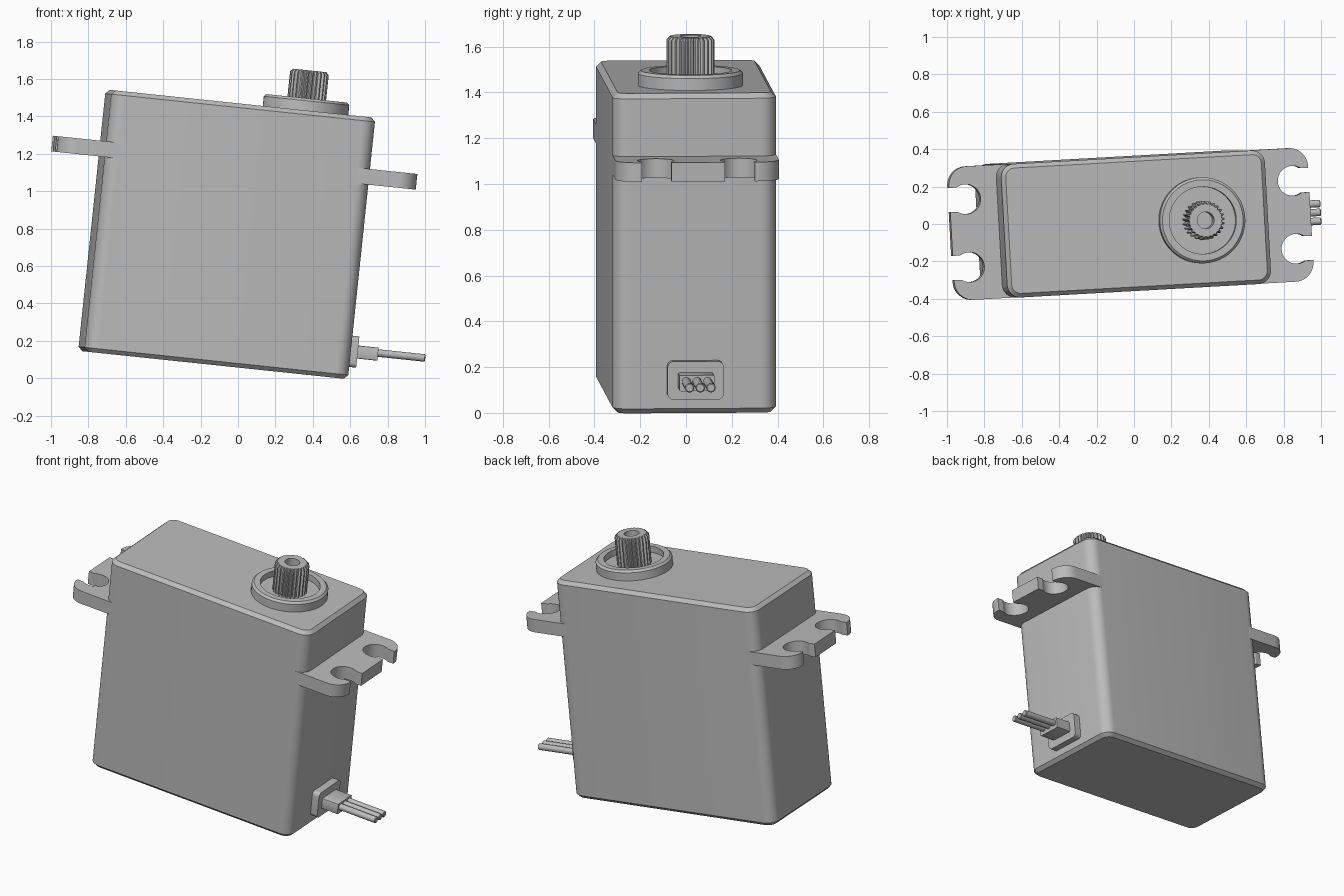
import bpy, bmesh
from math import sin, cos, pi, radians, asin
from mathutils import Matrix, Vector

if "Cube" in bpy.data.objects:
    bpy.data.objects.remove(bpy.data.objects["Cube"])

# Main dimensions in the part's own upright frame
LENGTH, WIDTH, HEIGHT, CORNER, CHAMFER = 1.42, 0.715, 1.405, 0.07, 0.022
TOP = HEIGHT / 2
SHAFT_X = 0.35
POSE = (Matrix.Translation((-0.06, 0, 0.77))
        @ Matrix.Rotation(radians(6), 4, 'Y')
        @ Matrix.Rotation(radians(3.2), 4, 'Z'))

grey = bpy.data.materials.new("plain_grey")
grey.use_nodes = True
colour = (0.5, 0.5, 0.5, 1)
grey.diffuse_color = colour
grey.node_tree.nodes["Principled BSDF"].inputs["Base Color"].default_value = colour


def arc(cx, cy, r, start, end, n):
    steps = [radians(start + (end - start) * i / n) for i in range(n + 1)]
    return [(cx + r * cos(a), cy + r * sin(a)) for a in steps]


def circle(r, n=64):
    return arc(0, 0, r, 0, 360, n)[:-1]


def rounded_rect(sx, sy, r, n=8):
    x, y = sx / 2 - r, sy / 2 - r
    return (arc(x, y, r, 0, 90, n) + arc(-x, y, r, 90, 180, n)
            + arc(-x, -y, r, 180, 270, n) + arc(x, -y, r, 270, 360, n))


def loft(name, sections, local=Matrix()):
    """Skin a stack of (outline, height) sections and cap both ends."""
    bm = bmesh.new()
    rings = [[bm.verts.new((x, y, z)) for x, y in outline] for outline, z in sections]
    for low, high in zip(rings, rings[1:]):
        for i in range(len(low)):
            bm.faces.new((low[i - 1], low[i], high[i], high[i - 1]))
    bm.faces.new(rings[0])
    bm.faces.new(rings[-1])
    bmesh.ops.recalc_face_normals(bm, faces=bm.faces)
    mesh = bpy.data.meshes.new(name)
    bm.to_mesh(mesh)
    bm.free()
    mesh.materials.append(grey)
    obj = bpy.data.objects.new(name, mesh)
    bpy.context.collection.objects.link(obj)
    obj.matrix_world = POSE @ local
    bpy.ops.object.select_all(action='DESELECT')
    obj.select_set(True)
    bpy.context.view_layer.objects.active = obj
    bpy.ops.object.shade_smooth_by_angle(angle=radians(30))
    return obj


# Case with rounded uprights and chamfered rims
outer = rounded_rect(LENGTH, WIDTH, CORNER)
inner = rounded_rect(LENGTH - 2 * CHAMFER, WIDTH - 2 * CHAMFER, CORNER - CHAMFER)
loft("case", [(inner, -TOP), (outer, -TOP + CHAMFER),
              (outer, TOP - CHAMFER), (inner, TOP)])

# Mounting ears with two open keyhole slots each
root, tip, hole_x, hole_y, hole_r, slot = LENGTH / 2 - CORNER, 0.967, 0.88, 0.182, 0.08, 0.065
mouth = 180 * asin(slot / hole_r) / pi
half = ([(tip, hole_y - slot)]
        + arc(hole_x, hole_y, hole_r, -mouth, mouth - 360, 24)
        + [(tip, hole_y + slot)]
        + arc(tip - 0.1, WIDTH / 2 - 0.1, 0.1, 0, 90, 10)
        + [(root, WIDTH / 2)])
ear = half + [(x, -y) for x, y in reversed(half)]
for name, turn in (("left_ear", 0), ("right_ear", pi)):
    loft(name, [(ear, 0.343), (ear, 0.427)], Matrix.Rotation(turn, 4, 'Z'))

# Bearing collar with a recessed floor
shaft = Matrix.Translation((SHAFT_X, 0, TOP))
loft("bearing_collar", [(circle(r), z) for r, z in (
    (0.23, -0.01), (0.23, 0.052), (0.217, 0.065), (0.18, 0.065), (0.18, 0.025))], shaft)

# Toothed output shaft with a screw hole
TEETH = 25


def toothed(r_out, r_in):
    outline = []
    for i in range(4 * TEETH):
        r = r_out if i % 4 < 2 else r_in
        a = 2 * pi * i / (4 * TEETH)
        outline.append((r * cos(a), r * sin(a)))
    return outline


bore = circle(0.045, 4 * TEETH)
loft("output_shaft", [(toothed(0.104, 0.09), 0), (toothed(0.104, 0.09), 0.2),
                      (toothed(0.09, 0.086), 0.215), (bore, 0.215), (bore, 0.12)], shaft)

# Cable plug, strain relief and three wires, pointing out of the left end
cable = Matrix.Translation((0, 0, -0.553)) @ Matrix.Rotation(pi / 2, 4, 'Y')
plate = rounded_rect(0.168, 0.245, 0.025)
loft("cable_plate", [(plate, LENGTH / 2 - 0.02), (plate, 0.757)], cable)
block = rounded_rect(0.07, 0.155, 0.006, 2)
loft("strain_relief", [(block, 0.74), (block, 0.868)], cable)
for i, name in enumerate(("front_wire", "middle_wire", "back_wire")):
    offset = Matrix.Translation((-0.006, (i - 1) * 0.047, 0))
    loft(name, [(circle(0.02, 24), 0.85), (circle(0.02, 24), 1.119),
                (circle(0.016, 24), 1.123)], cable @ offset)
